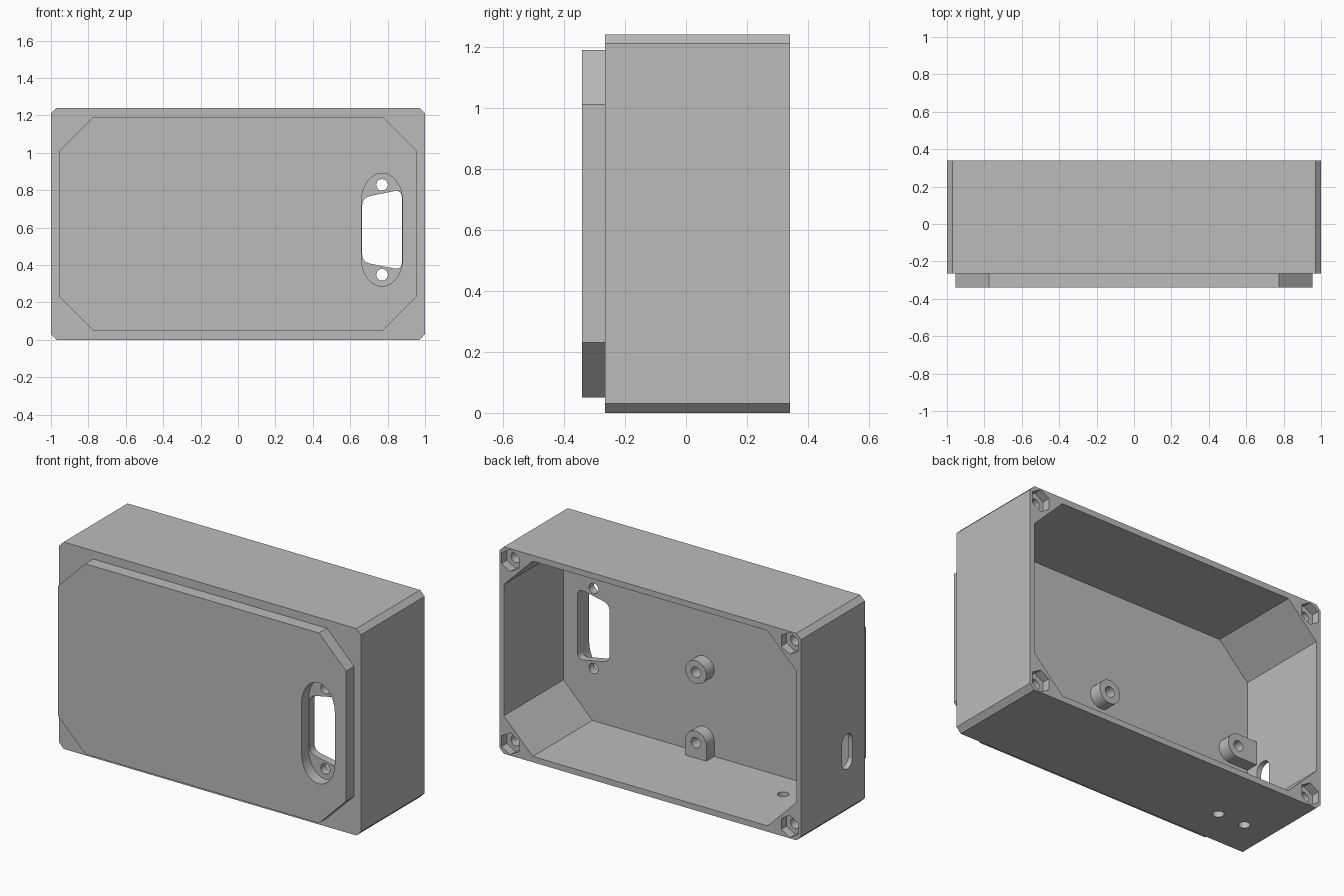
import bpy, bmesh
from math import sin, cos, pi
from mathutils import Vector

default = bpy.data.objects.get("Cube")
if default:
    bpy.data.objects.remove(default, do_unlink=True)

grey = bpy.data.materials.new("plain_grey")
grey.use_nodes = True
grey.diffuse_color = (0.5, 0.5, 0.5, 1)
grey.node_tree.nodes["Principled BSDF"].inputs["Base Color"].default_value = (0.5, 0.5, 0.5, 1)

BACK, SEAM, FLOOR, FACE = 0.34, -0.265, -0.225, -0.34   # depths along y
MID = 0.62                                              # middle height


def prism(name, profile, axis, lo, hi):
    """Extrude a closed 2D profile along an axis."""
    place = {"x": lambda a, b, d: (d, a, b),
             "y": lambda a, b, d: (a, d, b),
             "z": lambda a, b, d: (a, b, d)}[axis]
    bm = bmesh.new()
    rings = [[bm.verts.new(place(a, b, d)) for a, b in profile] for d in (lo, hi)]
    for ring in rings:
        bm.faces.new(ring)
    n = len(profile)
    for i in range(n):
        j = (i + 1) % n
        bm.faces.new((rings[0][i], rings[0][j], rings[1][j], rings[1][i]))
    bmesh.ops.recalc_face_normals(bm, faces=bm.faces)
    mesh = bpy.data.meshes.new(name)
    bm.to_mesh(mesh)
    bm.free()
    mesh.materials.append(grey)
    obj = bpy.data.objects.new(name, mesh)
    bpy.context.collection.objects.link(obj)
    return obj


def octagon(hw, hh, c):
    """Rectangle with cut corners, centred on the box."""
    pts = [(hw, c - hh), (hw, hh - c), (hw - c, hh), (c - hw, hh),
           (-hw, hh - c), (-hw, c - hh), (c - hw, -hh), (hw - c, -hh)]
    return [(x, z + MID) for x, z in pts]


def circle(cx, cy, r, n=32, start=0.0):
    return [(cx + r * cos(start + 2 * pi * i / n), cy + r * sin(start + 2 * pi * i / n))
            for i in range(n)]


def oval(cx, cy, rx, ry, straight, n=24):
    """Upright slot with elliptical ends."""
    top = [(rx * cos(pi * i / n), straight + ry * sin(pi * i / n)) for i in range(n + 1)]
    return [(cx + a, cy + b) for a, b in top + [(-a, -b) for a, b in top]]


def rounded(points, r, n=8):
    """Polygon with softened corners."""
    out = []
    pts = [Vector(p) for p in points]
    for i, p in enumerate(pts):
        a = p + (pts[i - 1] - p).normalized() * r
        b = p + (pts[(i + 1) % len(pts)] - p).normalized() * r
        for k in range(n + 1):
            t = k / n
            out.append(tuple(a * (1 - t) ** 2 + p * 2 * t * (1 - t) + b * t * t))
    return out


def combine(target, tool, operation):
    mod = target.modifiers.new("bool", "BOOLEAN")
    mod.operation, mod.solver, mod.object = operation, "EXACT", tool
    bpy.context.view_layer.objects.active = target
    bpy.ops.object.modifier_apply(modifier=mod.name)
    bpy.data.objects.remove(tool, do_unlink=True)


def cut(profile, axis, lo, hi):
    combine(case, prism("cutter", profile, axis, lo, hi), "DIFFERENCE")


def add(profile, axis, lo, hi):
    combine(case, prism("addition", profile, axis, lo, hi), "UNION")


# Outer shell with raised front panel and open back
case = prism("enclosure_case", octagon(1, 0.62, 0.03), "y", SEAM, BACK)
add(octagon(0.955, 0.57, 0.18), "y", FACE, SEAM + 0.01)
cut(octagon(0.97, 0.585, 0.192), "y", FLOOR, BACK + 0.1)

# Connector opening: oval recess, tapered cutout and two screw holes
cx, cz = 0.77, 0.588
cut(oval(cx, cz, 0.11, 0.15, 0.152), "y", FACE - 0.1, -0.272)
cut(rounded([(0.664, 0.415), (0.876, 0.373), (0.876, 0.803), (0.664, 0.76)], 0.045),
    "y", FACE - 0.1, FLOOR + 0.05)
for side in (-1, 1):
    cut(circle(cx, cz + side * 0.24, 0.031), "y", FACE - 0.1, FLOOR + 0.05)

# Board mounting posts, with webs to the nearest walls
POST_TIP, R = -0.15, 0.07
for px in (0.04, -0.845):
    for pz in (0.55, 0.127):
        add(circle(px, pz, R), "y", FLOOR - 0.02, POST_TIP)
        if pz < 0.3:
            web = [(px - R, 0.02), (px + R, 0.02), (px + R, pz), (px - R, pz)]
            add(web, "y", FLOOR - 0.02, POST_TIP)
        if px < -0.5:
            web = [(-0.985, pz - R), (px, pz - R), (px, pz + R), (-0.985, pz + R)]
            add(web, "y", FLOOR - 0.02, POST_TIP)
for px in (0.04, -0.845):
    for pz in (0.55, 0.127):
        cut(circle(px, pz, 0.031), "y", FLOOR, POST_TIP + 0.1)

# Corner nut pockets with screw bores
for sx in (-1, 1):
    for sz in (-1, 1):
        x, z = sx * 0.927, MID + sz * 0.549
        cut(circle(x, z, 0.066, 6, pi / 6), "y", BACK - 0.05, BACK + 0.1)
        cut(circle(x, z, 0.031), "y", BACK - 0.3, BACK + 0.1)

# Side slot and two holes in the underside
cut(oval(-0.098, 0.373, 0.05, 0.05, 0.055), "x", -1.1, -0.9)
for x in (-0.615, -0.794):
    cut(circle(x, -0.042, 0.031), "z", -0.1, 0.2)

bpy.ops.object.select_all(action="DESELECT")
case.select_set(True)
bpy.context.view_layer.objects.active = case
bpy.ops.object.shade_smooth_by_angle(angle=pi / 6)
